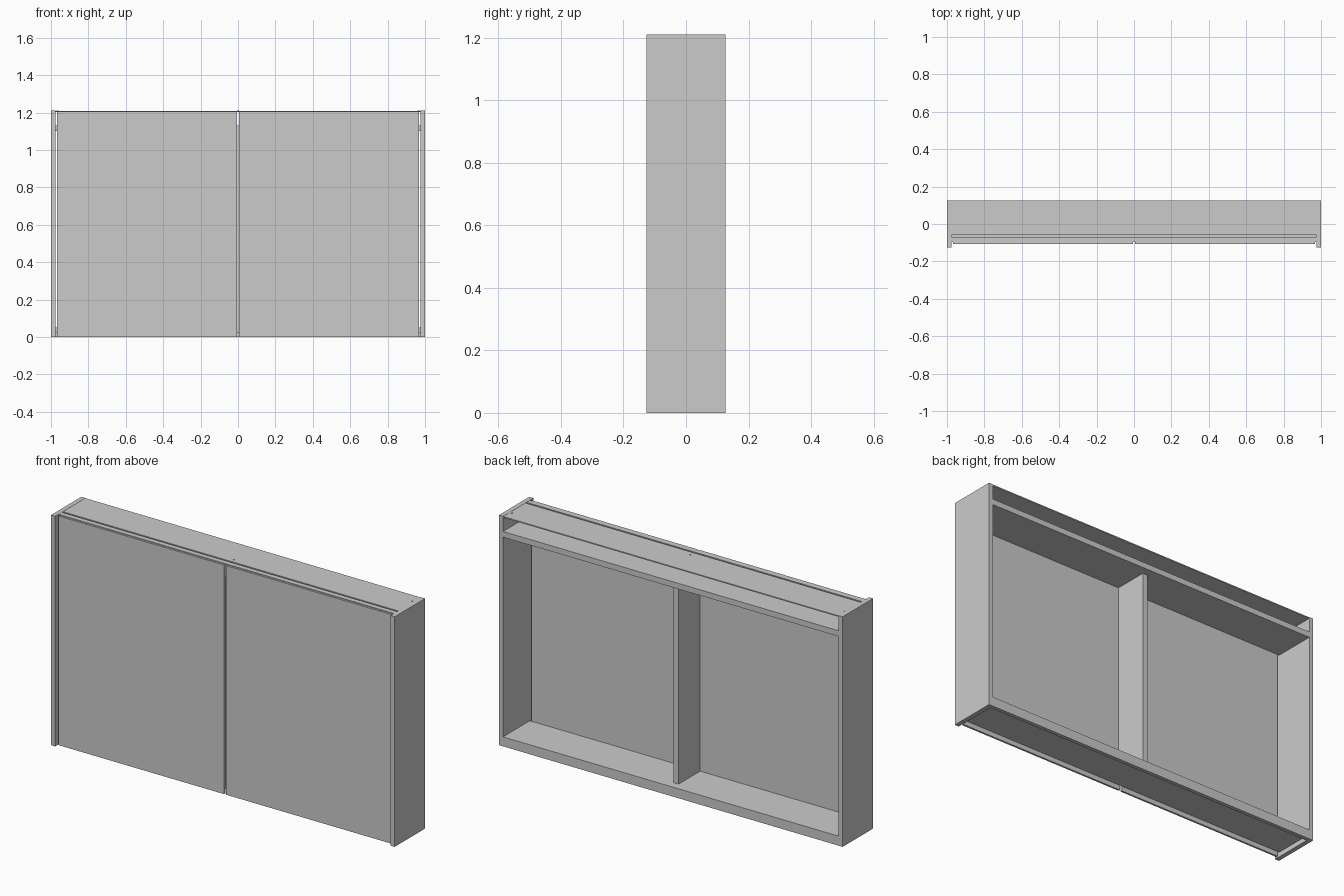
import bpy

if "Cube" in bpy.data.objects:
    bpy.data.objects.remove(bpy.data.objects["Cube"])


def box(name, x, y, z):
    """Axis-aligned board from (min, max) ranges."""
    bpy.ops.mesh.primitive_cube_add(
        size=1, location=[(a + b) / 2 for a, b in (x, y, z)])
    ob = bpy.context.object
    ob.name = name
    ob.scale = [b - a for a, b in (x, y, z)]
    bpy.ops.object.transform_apply(location=False, rotation=False, scale=True)
    return ob


def mirrored_box(name, x, y, z):
    box("right_" + name, x, y, z)
    box("left_" + name, (-x[1], -x[0]), y, z)


H = 1.21
BACK = 0.126
FRONT = -0.126
IN = 0.976          # inner face of the side panels
CARCASS = -0.096    # front edge of the carcass boards

# Side panels and sliding fronts
mirrored_box("side_panel", (IN, 1.0), (FRONT, BACK), (0, H))
mirrored_box("door", (0.006, 0.968), (-0.107, -0.097), (0.001, 1.206))

# Thin top plate, split by a long narrow slot
TOP = (1.203, 1.209)
box("top_plate", (-IN, IN), (-0.06, BACK), TOP)
box("top_front_strip", (-IN, IN), (CARCASS, -0.069), TOP)

# Upper shelf, centre divider and raised bottom board with back rail
box("upper_shelf", (-IN, IN), (CARCASS, BACK), (1.1, 1.13))
box("bottom_board", (-IN, IN), (CARCASS, BACK - 0.02), (0.025, 0.05))
box("bottom_back_rail", (-IN, IN), (BACK - 0.02, BACK), (0, 0.05))
box("centre_divider", (-0.015, 0.015), (CARCASS, 0.083), (0.05, 1.1))

# Small screw heads on the top
for i, (x, y) in enumerate([(-0.965, 0.07), (0.965, 0.07), (0, -0.035)]):
    bpy.ops.mesh.primitive_cylinder_add(
        vertices=16, radius=0.005, depth=0.004, location=(x, y, 1.208))
    bpy.context.object.name = f"screw_head_{i + 1}"
    bpy.ops.object.shade_smooth_by_angle()
